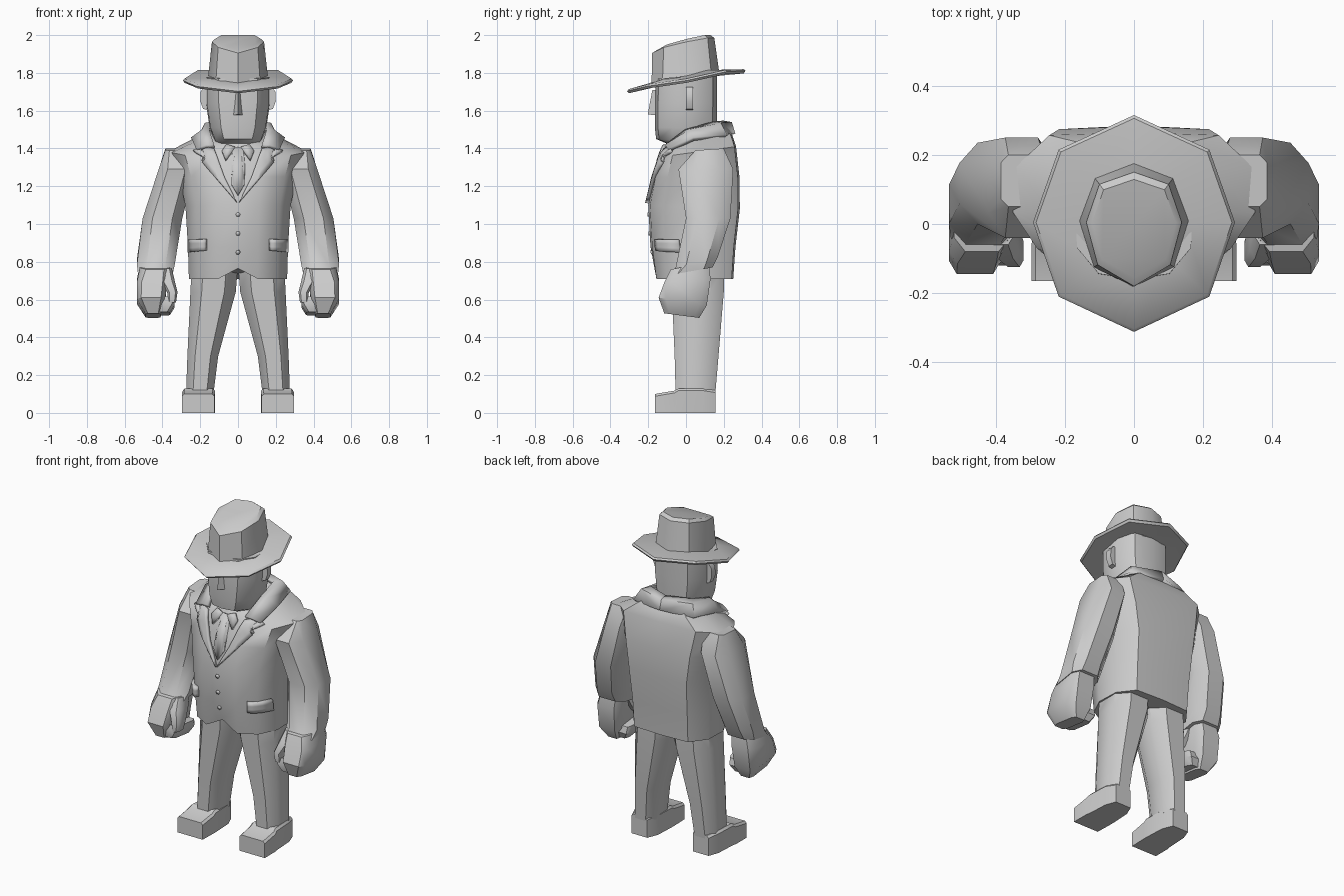
import bpy, bmesh, math
from mathutils import Vector
from mathutils.bvhtree import BVHTree

if "Cube" in bpy.data.objects:
    bpy.data.objects.remove(bpy.data.objects["Cube"])

grey = bpy.data.materials.new("plain_grey")
grey.diffuse_color = (0.6, 0.6, 0.6, 1)
grey.use_nodes = True
grey.node_tree.nodes["Principled BSDF"].inputs["Base Color"].default_value = grey.diffuse_color


def finish(name, bm, angle=40, mirror=False, thick=0, weld=False):
    bmesh.ops.recalc_face_normals(bm, faces=bm.faces)
    me = bpy.data.meshes.new(name)
    bm.to_mesh(me)
    bm.free()
    me.materials.append(grey)
    ob = bpy.data.objects.new(name, me)
    bpy.context.collection.objects.link(ob)
    bpy.ops.object.select_all(action='DESELECT')
    ob.select_set(True)
    bpy.context.view_layer.objects.active = ob
    bpy.ops.object.shade_smooth_by_angle(angle=math.radians(angle))
    if thick:
        m = ob.modifiers.new("thickness", 'SOLIDIFY')
        m.thickness, m.offset = thick, 0
    if mirror:
        m = ob.modifiers.new("mirror", 'MIRROR')
        m.use_mirror_merge = weld
    return ob


def loft(name, rings, mirror=False, angle=40):
    bm = bmesh.new()
    vs = [[bm.verts.new(p) for p in r] for r in rings]
    n = len(vs[0])
    for a, b in zip(vs, vs[1:]):
        for i in range(n):
            j = (i + 1) % n
            bm.faces.new((a[i], a[j], b[j], b[i]))
    bm.faces.new(vs[0])
    bm.faces.new(vs[-1])
    return finish(name, bm, angle, mirror)


def sym(half):
    """Complete a half outline that runs from front centre to back centre."""
    return half + [(-x, y, z) for x, y, z in half[-2:0:-1]]


def octa(x0, x1, y0, y1, z, tilt=0, k=0.5):
    """Chamfered box section; tilt raises the back."""
    cx, cy, a, b = (x0 + x1) / 2, (y0 + y1) / 2, (x1 - x0) / 2, (y1 - y0) / 2
    pts = [(1, k), (k, 1), (-k, 1), (-1, k), (-1, -k), (-k, -1), (k, -1), (1, -k)]
    return [(cx + a * u, cy + b * v, z + tilt * v) for u, v in pts]


# Jacket body: width, front y, back y, front z, back z
SECTION = [(0, 0), (.4, .02), (.8, .16), (1, .42), (.98, .75), (.7, .98), (0, 1)]
body = []
for w, yf, yb, zf, zb in [(.26, -.165, .25, .71, .71), (.265, -.188, .262, .88, .88),
                          (.278, -.2, .285, 1.1, 1.08), (.31, -.17, .283, 1.25, 1.25),
                          (.35, -.135, .265, 1.355, 1.41), (.24, -.115, .245, 1.40, 1.47),
                          (.14, -.10, .2, 1.43, 1.52)]:
    body.append(sym([(w * u, yf + (yb - yf) * v, zf + (zb - zf) * v) for u, v in SECTION]))
body[0][0] = (0, -.15, .765)      # notch where the hem parts
jacket = loft("jacket", body)
tree = BVHTree.FromPolygons([v.co for v in jacket.data.vertices],
                            [list(p.vertices) for p in jacket.data.polygons])


def plate(name, outline, lift, thick, mirror=True, cuts=3):
    """Flat outline in x, z laid over the jacket front."""
    bm = bmesh.new()
    bm.faces.new([bm.verts.new((x, 0, z)) for x, z in outline])
    bmesh.ops.triangulate(bm, faces=bm.faces[:])
    bmesh.ops.subdivide_edges(bm, edges=bm.edges[:], cuts=cuts, use_grid_fill=True)
    for v in bm.verts:
        hit = tree.ray_cast(Vector((v.co.x, -1, v.co.z)), Vector((0, 1, 0)))[0]
        v.co.y = (hit.y if hit else -.1) - lift
    return finish(name, bm, 40, mirror, thick)


# Lapels, shirt collar, tie, pocket flaps, buttons
plate("lapel", [(.003, 1.11), (.115, 1.24), (.185, 1.325), (.17, 1.345), (.235, 1.385),
                (.185, 1.405), (.125, 1.395), (.07, 1.245)], .008, .022)
plate("shirt_collar", [(.015, 1.405), (.065, 1.335), (.085, 1.385), (.06, 1.42)], .01, .018, cuts=1)
plate("tie", [(0, 1.15), (.035, 1.21), (.018, 1.355), (.03, 1.405), (-.03, 1.405),
              (-.018, 1.355), (-.035, 1.21)], .006, .016, False, 1)
plate("pocket_flap", [(.17, .86), (.255, .85), (.255, .918), (.17, .92)], .012, .03, cuts=2)
for z in (.85, .95, 1.05):
    plate("button", [(.012 * math.cos(t * math.pi / 3), z + .012 * math.sin(t * math.pi / 3))
                     for t in range(6)], .002, .01, False, 0)

# Jacket collar, wrapped around the neck
bm = bmesh.new()
inner = [(.125, -.105, 1.41), (.15, 0, 1.49), (.14, .14, 1.53), (0, .195, 1.535)]
mid = [(.165, -.105, 1.41), (.185, .02, 1.49), (.17, .18, 1.525), (0, .235, 1.53)]
outer = [(.215, -.09, 1.39), (.24, .04, 1.45), (.2, .21, 1.465), (0, .25, 1.475)]
rows = [[bm.verts.new(p) for p in r] for r in (inner, mid, outer)]
for a, b in zip(rows, rows[1:]):
    for i in range(3):
        bm.faces.new((a[i], a[i + 1], b[i + 1], b[i]))
finish("jacket_collar", bm, 50, True, .025, True)

# Sleeves
loft("sleeve", [octa(.24, .385, .05, .2, 1.395, .005, .7), octa(.23, .42, -.04, .25, 1.29),
                octa(.295, .505, .0, .235, 1.03), octa(.335, .535, -.055, .17, .80, .03),
                octa(.345, .53, -.085, .14, .75, .02, .6)], True)
# Fist, curled fingers and thumb
loft("hand", [octa(.36, .52, -.08, .12, .78, .02, .6), octa(.375, .535, -.115, .13, .7, .01, .7),
              octa(.385, .535, -.145, .11, .59, -.02, .7), octa(.41, .49, -.115, .07, .515, -.012, .7)], True)
loft("fingers", [octa(.36, .46, -.11, .06, .525, -.01, .7), octa(.335, .44, -.12, .08, .565, -.01, .7),
                 octa(.335, .42, -.11, .07, .605, -.01, .7)], True)
loft("thumb", [octa(.35, .42, -.06, .05, .765, 0, .6), octa(.335, .41, -.1, .02, .7, 0, .6),
               octa(.32, .375, -.125, -.03, .64, 0, .6), octa(.328, .37, -.12, -.05, .585, 0, .6)], True)

# Trousers and shoes
loft("trouser_leg", [octa(.13, .275, -.055, .155, .10), octa(.105, .268, -.06, .172, .3),
                     octa(.012, .252, -.075, .2, .64), octa(.0, .245, -.08, .2, .78)], True)
shoe = [(-.165, .125, .297, .1), (-.06, .122, .297, .118), (-.04, .122, .292, .13),
        (.09, .128, .285, .13), (.155, .155, .262, .12)]
loft("shoe", [[(x0, y, 0), (x1, y, 0), (x1, y, h - .012), (x1 - .012, y, h), (x0 + .012, y, h),
               (x0, y, h - .012)] for y, x0, x1, h in shoe], True, 30)

# Head with jaw: side scale, front y, back y, z front, z back
FACE = [(0, 0), (.6, .05), (.97, .28), (1, .68), (.65, .93), (0, 1)]
loft("head", [sym([(w * u, yf + (yb - yf) * v, zf + (zb - zf) * v) for u, v in FACE])
              for w, yf, yb, zf, zb in [(.10, -.1, .13, 1.425, 1.36), (.125, -.158, .16, 1.45, 1.43),
                                        (.15, -.165, .163, 1.51, 1.51), (.17, -.165, .165, 1.64, 1.64),
                                        (.17, -.16, .165, 1.77, 1.79)]])
loft("nose", [[(-.03, -.15, 1.575), (0, -.202, 1.58), (.03, -.15, 1.575)],
              [(-.026, -.15, 1.61), (0, -.197, 1.61), (.026, -.15, 1.61)],
              [(-.016, -.15, 1.71), (0, -.178, 1.71), (.016, -.15, 1.71)]])
ear = [(.15, 1.6), (.185, 1.61), (.2, 1.65), (.198, 1.7), (.18, 1.725), (.15, 1.725)]
loft("ear", [[(x, y, z) for x, z in ear] for y in (0, .036)], True)


# Hat: tilted eight-sided brim and tapered crown
def brim(s, dz):
    pts = [(0, -.312), (.218, -.21), (.292, .005), (.218, .215), (0, .315)]
    lift = [-.005, .004, 0, .012, 0]
    return sym([(x * s, y * s, 1.755 + .165 * y * s + e + dz) for (x, y), e in zip(pts, lift)])


loft("hat_brim", [brim(.5, .002), brim(.97, -.008), brim(1, .004), brim(.97, .014), brim(.5, .03)])
base = [(0, -.182), (.118, -.125), (.16, .01), (.115, .135), (0, .178)]
top = [(0, -.18, 1.905), (.105, -.118, 1.935), (.138, .005, 1.965), (.1, .115, 1.985), (0, .15, 1.985)]
cap = [(x * .88, y * .86, z + .015) for x, y, z in top]
loft("hat_crown", [sym([(x, y, 1.76 + .16 * y) for x, y in base]), sym(top), sym(cap)])
